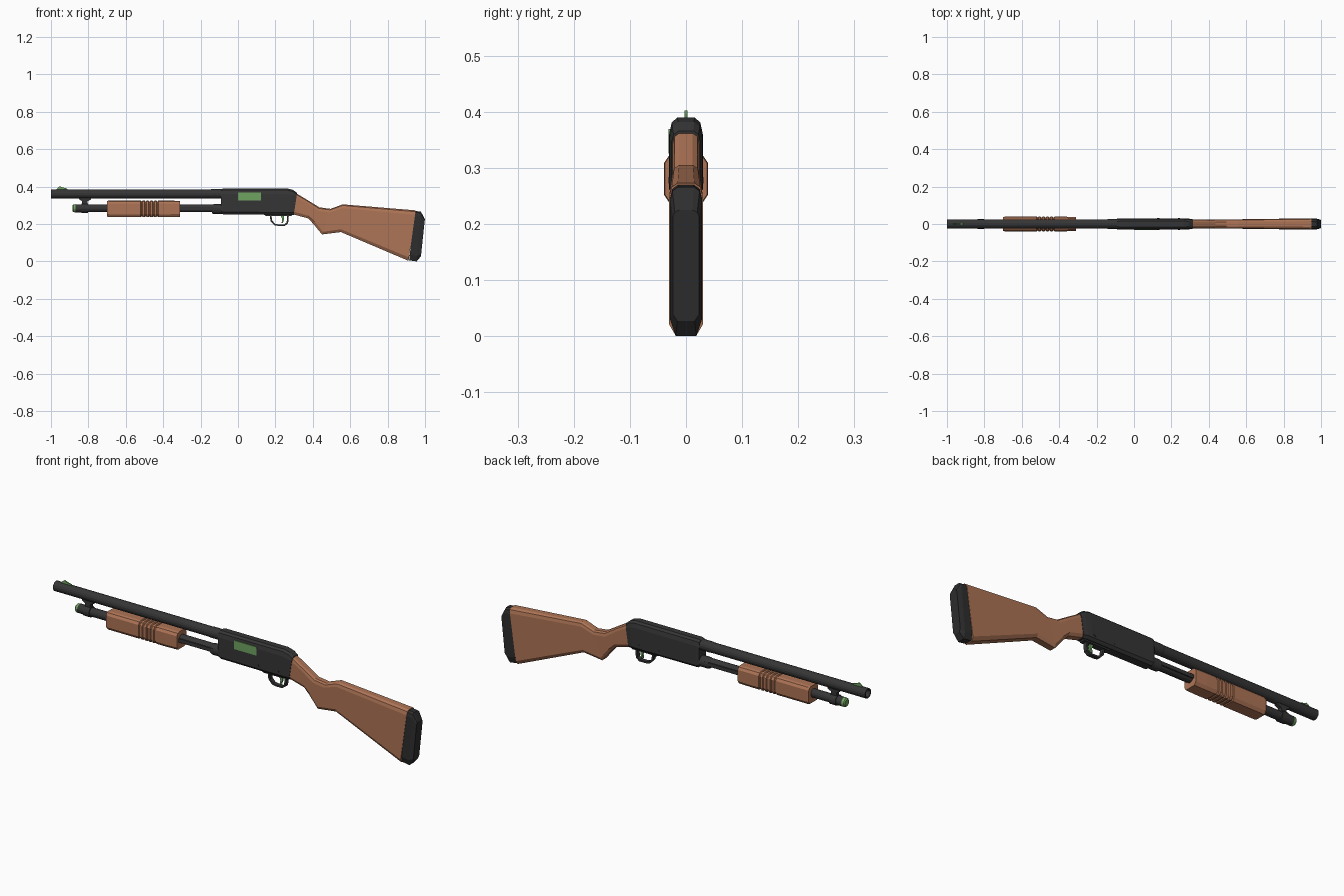
import bpy, bmesh, math
from mathutils import Vector, Matrix


def mat(name, rgb):
    m = bpy.data.materials.new(name)
    m.diffuse_color = (*rgb, 1)
    return m


WOOD = mat("brown wood", (0.42, 0.175, 0.092))
STEEL = mat("dark steel", (0.036, 0.036, 0.037))
RUBBER = mat("black rubber", (0.027, 0.027, 0.028))
GREEN = mat("green accent", (0.16, 0.37, 0.12))


def finish(name, bm, m):
    bmesh.ops.recalc_face_normals(bm, faces=bm.faces[:])
    me = bpy.data.meshes.new(name)
    bm.to_mesh(me)
    bm.free()
    me.materials.append(m)
    ob = bpy.data.objects.new(name, me)
    bpy.context.collection.objects.link(ob)
    return ob


def loft(name, rings, m, cap_end=True):
    """Skin a list of equal-length point rings and close the ends."""
    bm = bmesh.new()
    vs = [[bm.verts.new(p) for p in r] for r in rings]
    n = len(vs[0])
    for a, b in zip(vs, vs[1:]):
        for i in range(n):
            bm.faces.new((a[i], a[(i + 1) % n], b[(i + 1) % n], b[i]))
    bm.faces.new(vs[0])
    if cap_end:
        bm.faces.new(vs[-1])
    return finish(name, bm, m)


def section(top, bot, w, ct, cb):
    """Chamfered cross-section hanging from a top to a bottom (x, z) point."""
    t, b = Vector((top[0], 0, top[1])), Vector((bot[0], 0, bot[1]))
    d = (b - t).normalized()
    L = (b - t).length
    half = [(0.5 * w, 0), (0.85 * w, 0.3 * ct), (w, ct), (w, L - cb), (0.65 * w, L)]
    right = [t + d * s + Vector((0, y, 0)) for y, s in half]
    left = [t + d * s - Vector((0, y, 0)) for y, s in reversed(half)]
    return right + left


def turned(name, z, stations, m, n=16):
    """Round part along x from (x, radius) stations."""
    rings = [[(x, r * math.cos(2 * math.pi * (i + .5) / n),
               z + r * math.sin(2 * math.pi * (i + .5) / n))
              for i in range(n)] for x, r in stations]
    return loft(name, rings, m)


def prism(name, pts, y0, y1, m):
    """Side profile (x, z) given thickness from y0 to y1."""
    return loft(name, [[(x, y, z) for x, z in pts] for y in (y0, y1)], m)


def box(name, x0, x1, y0, y1, z0, z1, m):
    return prism(name, [(x0, z0), (x1, z0), (x1, z1), (x0, z1)], y0, y1, m)


# Barrel with recessed muzzle
turned("barrel", 0.361, [(-0.95, 0.017), (-1.0, 0.018), (-1.0, 0.0245), (-0.08, 0.0245)], STEEL)
# Barrel collar at the receiver
turned("barrel_collar", 0.361, [(-0.15, 0.0245), (-0.14, 0.026), (-0.08, 0.026)], STEEL)
# Magazine tube, cap and end plug
turned("magazine_tube", 0.284, [(-0.82, 0.021), (-0.08, 0.021)], STEEL)
turned("magazine_cap", 0.284, [(-0.872, 0.022), (-0.815, 0.022)], STEEL)
turned("magazine_end_plug", 0.284, [(-0.885, 0.016), (-0.88, 0.021), (-0.868, 0.0225)], GREEN)
turned("tube_collar", 0.28, [(-0.14, 0.022), (-0.13, 0.027), (-0.08, 0.027)], STEEL)
# Clamp joining tube and barrel
turned("tube_clamp_ring", 0.284, [(-0.838, 0.026), (-0.802, 0.026)], STEEL)
prism("clamp_neck", [(-0.85, 0.342), (-0.85, 0.332), (-0.833, 0.322), (-0.833, 0.295),
                     (-0.805, 0.295), (-0.805, 0.322), (-0.785, 0.332), (-0.785, 0.342)],
      -0.01, 0.01, STEEL)
# Action bars
for s, side in ((-1, "front"), (1, "back")):
    box("action_bar_" + side, -0.33, -0.08, s * 0.018, s * 0.024, 0.274, 0.292, STEEL)

# Sliding fore-end with grip grooves
outline = [(0.020, 0.325), (0.031, 0.321), (0.039, 0.309), (0.039, 0.252), (0.029, 0.237)]
stations = [(-0.70, 0.95), (-0.692, 1)]
for k in range(5):
    x = -0.515 + k * 0.021
    stations += [(x - 0.005, 1), (x - 0.002, 0.92), (x + 0.002, 0.92), (x + 0.005, 1)]
stations += [(-0.37, 1), (-0.31, 0.97)]
rings = []
for x, s in stations:
    pts = [(y * s, 0.281 + (z - 0.281) * s) for y, z in outline]
    rings.append([(x, y, z) for y, z in pts] + [(x, -y, z) for y, z in reversed(pts)])
loft("fore_end", rings, WOOD)

# Receiver
loft("receiver", [section((-0.09, 0.386), (-0.09, 0.258), 0.028, 0.028, 0.012),
                  section((-0.08, 0.390), (-0.08, 0.252), 0.030, 0.030, 0.012),
                  section((0.265, 0.390), (0.255, 0.250), 0.030, 0.030, 0.012),
                  section((0.295, 0.382), (0.275, 0.250), 0.029, 0.028, 0.012),
                  section((0.316, 0.366), (0.298, 0.249), 0.026, 0.022, 0.012)], STEEL)
# Ejection port on the front side only
box("ejection_port", 0.0, 0.124, -0.0315, -0.025, 0.326, 0.369, GREEN)
# Trigger plate and pins
prism("trigger_plate", [(0.13, 0.255), (0.15, 0.243), (0.285, 0.243), (0.295, 0.255)],
      -0.015, 0.015, STEEL)
for i, (x, z) in enumerate([(0.13, 0.278), (0.24, 0.278)]):
    bm = bmesh.new()
    bmesh.ops.create_cone(bm, cap_ends=True, segments=10, radius1=0.006, radius2=0.006,
                          depth=0.063, matrix=Matrix.Translation((x, 0, z)) @ Matrix.Rotation(math.pi / 2, 4, "X"))
    finish("receiver_pin_%d" % (i + 1), bm, STEEL)

# Trigger guard: bent strip
outer = [(0.170, 0.246), (0.174, 0.215), (0.195, 0.193), (0.215, 0.190),
         (0.250, 0.190), (0.268, 0.203), (0.272, 0.246)]
c = Vector((0.221, 0.224))
inner = [(0.179, 0.246), (0.183, 0.218), (0.199, 0.201), (0.216, 0.198),
         (0.247, 0.198), (0.260, 0.208), (0.263, 0.246)]
bm = bmesh.new()
grid = [[bm.verts.new((p[0], y, p[1])) for p, y in
         ((o, -0.010), (o, 0.010), (i, 0.010), (i, -0.010))] for o, i in zip(outer, inner)]
for a, b in zip(grid, grid[1:]):
    for i in range(4):
        bm.faces.new((a[i], a[(i + 1) % 4], b[(i + 1) % 4], b[i]))
finish("trigger_guard", bm, STEEL)
# Trigger
prism("trigger", [(0.228, 0.248), (0.236, 0.225), (0.233, 0.206), (0.240, 0.206),
                  (0.247, 0.225), (0.247, 0.248)], -0.005, 0.005, GREEN)
# Front sight
prism("front_sight", [(-0.972, 0.383), (-0.965, 0.392), (-0.952, 0.402), (-0.940, 0.396),
                      (-0.915, 0.390), (-0.910, 0.383)], -0.003, 0.003, GREEN)

# Stock with grip
loft("stock", [section((0.308, 0.366), (0.293, 0.252), 0.024, 0.02, 0.015),
               section((0.365, 0.332), (0.375, 0.230), 0.024, 0.02, 0.015),
               section((0.435, 0.289), (0.405, 0.198), 0.024, 0.02, 0.015),
               section((0.495, 0.281), (0.449, 0.144), 0.024, 0.02, 0.015),
               section((0.560, 0.305), (0.550, 0.157), 0.025, 0.02, 0.015),
               section((0.950, 0.273), (0.912, 0.003), 0.030, 0.024, 0.018)], WOOD)
# Rubber butt pad
loft("butt_pad", [section((0.945, 0.270), (0.915, 0.006), 0.0285, 0.024, 0.03),
                  section((0.978, 0.266), (0.955, 0.000), 0.0285, 0.024, 0.03),
                  section((0.999, 0.225), (0.978, 0.027), 0.0235, 0.012, 0.012)], RUBBER)
